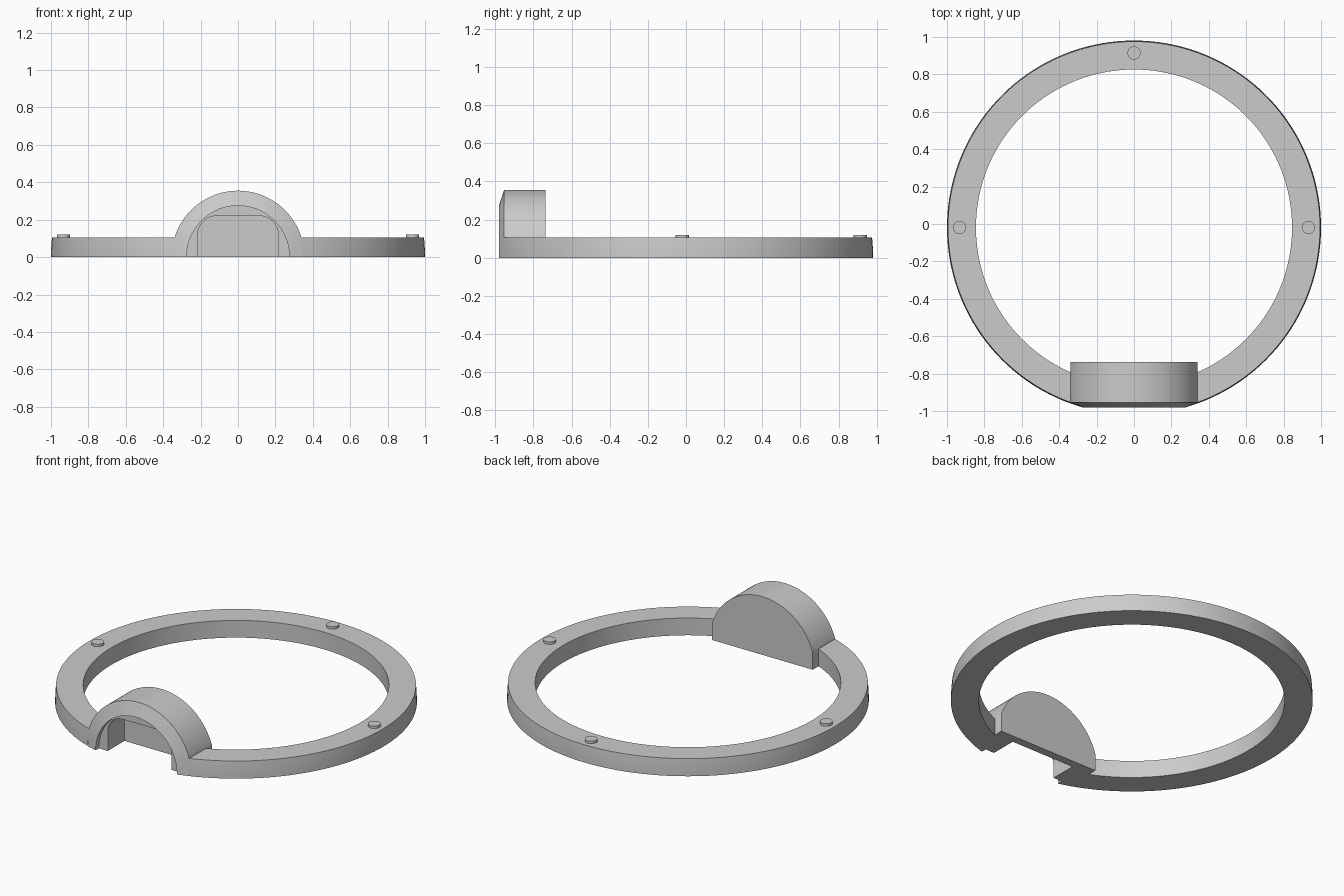
import bpy, bmesh
from math import sin, cos, pi, asin, sqrt, radians

if "Cube" in bpy.data.objects:
    bpy.data.objects.remove(bpy.data.objects["Cube"])

CY = -0.019        # ring centre along y
BAND = 0.105       # ring height
INNER = 0.845      # ring bore radius
DOME = 0.355       # dome radius
SIDE = sqrt(DOME**2 - BAND**2)   # half width of the dome's upright sides
N = 64

grey = bpy.data.materials.new("grey")
grey.use_nodes = True
grey.diffuse_color = (0.6, 0.6, 0.6, 1)
grey.node_tree.nodes["Principled BSDF"].inputs["Base Color"].default_value = (0.6, 0.6, 0.6, 1)


def finish(bm, name):
    """Turn a bmesh into a smooth-shaded object with sharp edges kept."""
    bmesh.ops.recalc_face_normals(bm, faces=bm.faces)
    mesh = bpy.data.meshes.new(name)
    bm.to_mesh(mesh)
    bm.free()
    mesh.materials.append(grey)
    obj = bpy.data.objects.new(name, mesh)
    bpy.context.collection.objects.link(obj)
    bpy.ops.object.select_all(action='DESELECT')
    obj.select_set(True)
    bpy.context.view_layer.objects.active = obj
    bpy.ops.object.shade_smooth_by_angle(angle=radians(32))
    return obj


def loft(bm, rows, closed=False):
    """Bridge rows of vertices that all have the same length."""
    pairs = list(zip(rows, rows[1:])) + ([(rows[-1], rows[0])] if closed else [])
    for a, b in pairs:
        for i in range(len(a) - 1):
            bm.faces.new((a[i], a[i + 1], b[i + 1], b[i]))


# Ring: spherical outer wall, revolved and stopped flush with the dome's sides
profile = [(INNER, BAND), (INNER, 0)]
profile += [(sqrt(1 - z * z), z) for z in (0, BAND / 3, BAND * 2 / 3, BAND)]
bm = bmesh.new()
rows = []
for r, z in profile:
    gap = asin(SIDE / r)
    row = []
    for i in range(2 * N + 1):
        a = -pi / 2 + gap + (2 * pi - 2 * gap) * i / (2 * N)
        row.append(bm.verts.new((r * cos(a), CY + r * sin(a), z)))
    rows.append(row)
loft(bm, rows, closed=True)
finish(bm, "ring")

# Dome housing: shell lofted from the back, over the front rim, into the pocket
start = asin(BAND / DOME)
steps = [i / N for i in range(N + 1)]
arc = [start + (pi - 2 * start) * s for s in steps]
outer = [(SIDE, 0)] + [(DOME * cos(a), DOME * sin(a)) for a in arc] + [(-SIDE, 0)]
mouth = [(0.275 * cos(pi * i / (N + 2)), 0.275 * sin(pi * i / (N + 2))) for i in range(N + 3)]
pocket = [(0.215, 0)]
for s in steps:
    a = pi * s
    corner = 0 if s == 0.5 else (0.115 if s < 0.5 else -0.115)
    pocket.append((corner + 0.1 * cos(a), 0.12 + 0.1 * sin(a)))
pocket.append((-0.215, 0))


def on_sphere(x, z):
    return CY - sqrt(1 - x * x - z * z)


bm = bmesh.new()
sections = [(outer, -0.737), (outer, None), (mouth, None),
            (mouth, -0.948), (pocket, -0.948), (pocket, -0.787)]
rows = [[bm.verts.new((x, on_sphere(x, z) if y is None else y, z)) for x, z in pts]
        for pts, y in sections]
loft(bm, rows)
bm.faces.new(rows[0])     # back wall, outside
bm.faces.new(rows[-1])    # back wall, inside the pocket
bm.faces.new([r[0] for r in rows] + [r[-1] for r in reversed(rows)])   # underside
finish(bm, "dome_housing")

# Locating pegs on the top of the ring
for name, x, y in (("left_peg", 0.933, CY), ("right_peg", -0.933, CY), ("back_peg", 0, CY + 0.933)):
    bm = bmesh.new()
    bmesh.ops.create_cone(bm, cap_ends=True, segments=24, radius1=0.035, radius2=0.035, depth=0.03)
    bmesh.ops.translate(bm, verts=bm.verts, vec=(x, y, BAND))
    finish(bm, name)
